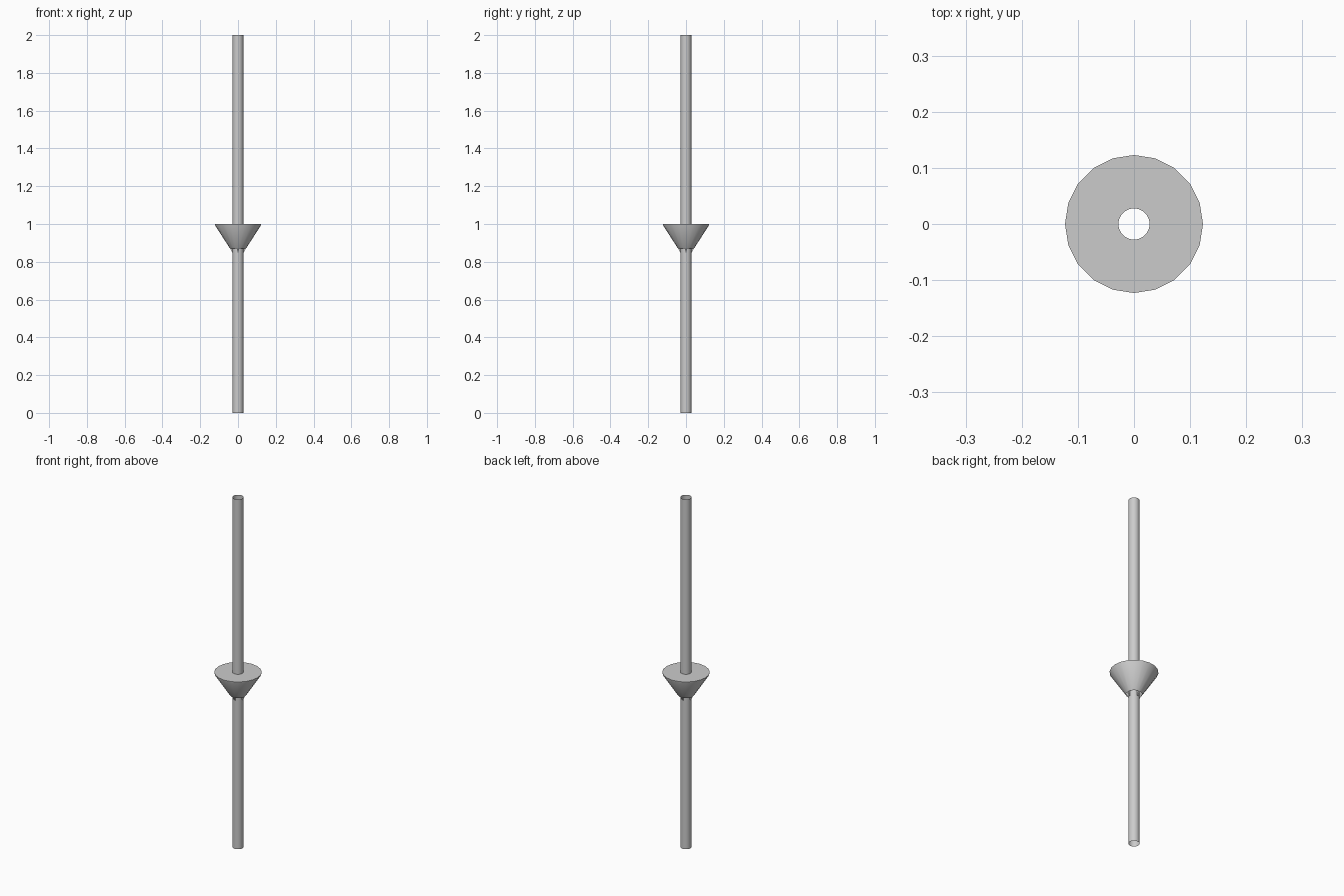
import bpy, bmesh, math

if "Cube" in bpy.data.objects:
    bpy.data.objects.remove(bpy.data.objects["Cube"])

POLE_R = 0.029
TOP_Z, CUT_Z, TIP_Z = 1.0, 0.87, 0.85
RIM_R, CUT_R = 0.123, 0.042


def finish(name, bm, smooth=True):
    bmesh.ops.recalc_face_normals(bm, faces=bm.faces)
    mesh = bpy.data.meshes.new(name)
    bm.to_mesh(mesh)
    bm.free()
    obj = bpy.data.objects.new(name, mesh)
    bpy.context.collection.objects.link(obj)
    bpy.ops.object.select_all(action='DESELECT')
    obj.select_set(True)
    bpy.context.view_layer.objects.active = obj
    if smooth:
        bpy.ops.object.shade_smooth_by_angle(angle=math.radians(35))
    return obj


def lathe(name, profile, sides, phase=0.0):
    """Revolve an open (radius, height) profile around z."""
    bm = bmesh.new()
    rings = []
    for r, z in profile:
        rings.append([bm.verts.new((r * math.cos(phase + i * math.tau / sides),
                                    r * math.sin(phase + i * math.tau / sides), z))
                      for i in range(sides)])
    for a, b in zip(rings, rings[1:]):
        for i in range(sides):
            j = (i + 1) % sides
            bm.faces.new((a[i], a[j], b[j], b[i]))
    return finish(name, bm)


# Open-ended hollow pole
lathe("pole", [(POLE_R, 0), (POLE_R, 2)], 16, math.pi / 16)

# Conical collar: open below, flat ring on top with a thin lip
lathe("collar", [(CUT_R, CUT_Z), (RIM_R, TOP_Z - 0.005),
                 (RIM_R, TOP_Z), (POLE_R - 0.001, TOP_Z)], 20)

# Four thin brackets joining collar to pole, peeking out below the collar
for n in range(4):
    bm = bmesh.new()
    t = 0.004
    outline = [(POLE_R - 0.001, TIP_Z), (POLE_R + 0.002, TIP_Z), (CUT_R - 0.001, CUT_Z),
               (RIM_R - 0.006, TOP_Z - 0.008), (POLE_R - 0.001, TOP_Z - 0.008)]
    face = bm.faces.new([bm.verts.new((r, -t, z)) for r, z in outline])
    out = bmesh.ops.extrude_face_region(bm, geom=[face])
    bmesh.ops.translate(bm, vec=(0, 2 * t, 0),
                        verts=[v for v in out["geom"] if isinstance(v, bmesh.types.BMVert)])
    bracket = finish(f"bracket_{n + 1}", bm, smooth=False)
    bracket.rotation_euler.z = n * math.pi / 2
